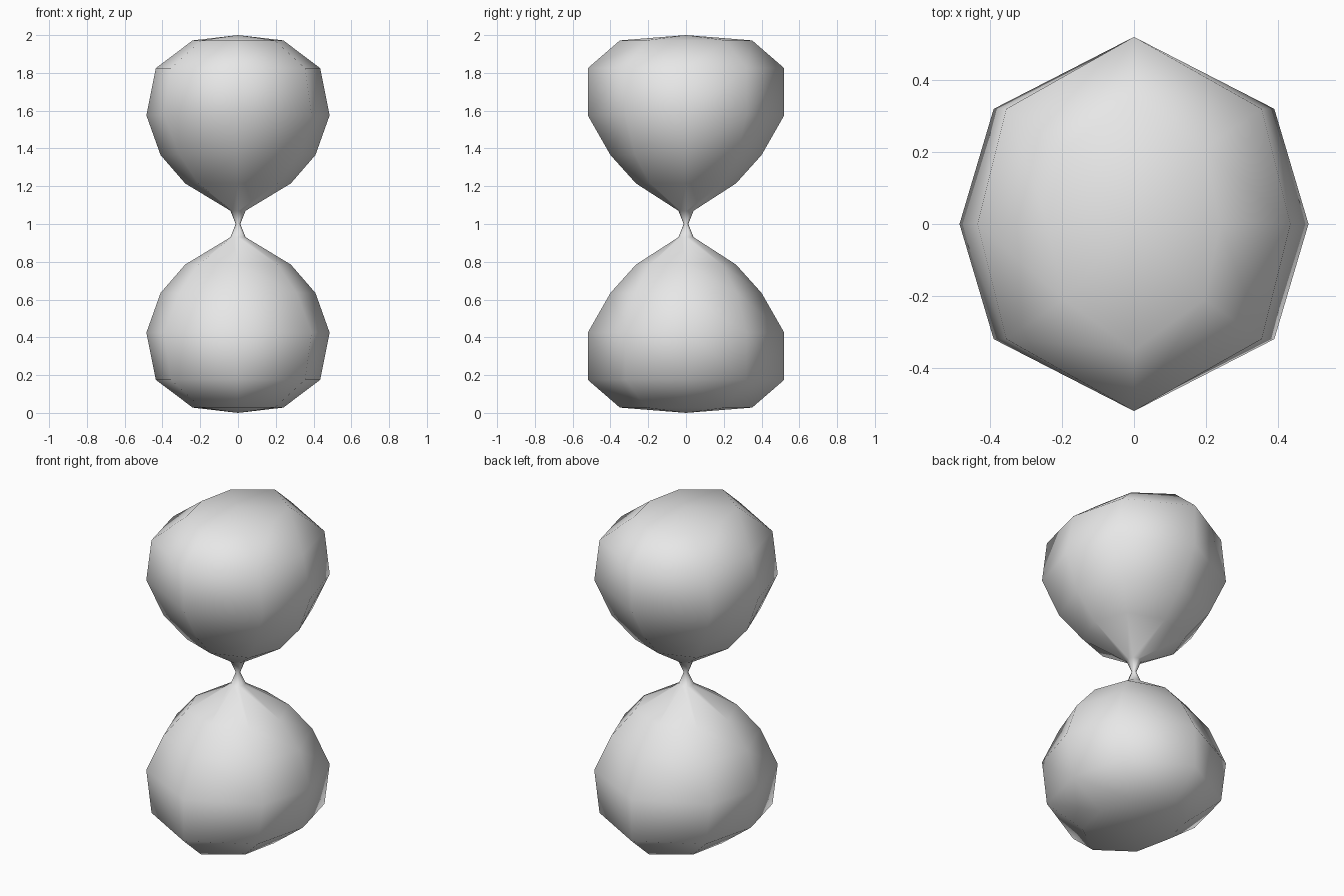
import bpy, bmesh

cube = bpy.data.objects.get("Cube")
if cube:
    bpy.data.objects.remove(cube, do_unlink=True)

# Plain pale grey material
grey = bpy.data.materials.new("pale_grey")
grey.use_nodes = True
colour = (0.8, 0.8, 0.8, 1.0)
grey.diffuse_color = colour
grey.node_tree.nodes["Principled BSDF"].inputs["Base Color"].default_value = colour

# Upper bulb rings: height above neck, side x, end y, diagonal x, diagonal y
RINGS = [
    (0.0, 0.012, 0.012, 0.009, 0.009),
    (0.07, 0.04, 0.04, 0.03, 0.03),
    (0.215, 0.28, 0.265, 0.21, 0.19),
    (0.365, 0.41, 0.40, 0.31, 0.27),
    (0.575, 0.485, 0.52, 0.39, 0.32),
    (0.825, 0.435, 0.52, 0.355, 0.32),
    (0.972, 0.24, 0.35, 0.195, 0.21),
]
# Eight directions round each ring, as signs of x and y
DIRECTIONS = [(1, 0), (1, 1), (0, 1), (-1, 1), (-1, 0), (-1, -1), (0, -1), (1, -1)]


def add_ring(bm, z, side, end, dx, dy):
    verts = []
    for sx, sy in DIRECTIONS:
        diagonal = sx and sy
        x = sx * (dx if diagonal else side)
        y = sy * (dy if diagonal else end)
        verts.append(bm.verts.new((x, y, z)))
    return verts


# Loft the rings and close the far end with a shallow fan
bm = bmesh.new()
rings = [add_ring(bm, *ring) for ring in RINGS]
n = len(DIRECTIONS)
for low, high in zip(rings, rings[1:]):
    for i in range(n):
        j = (i + 1) % n
        bm.faces.new((low[i], low[j], high[j], high[i]))
tip = bm.verts.new((0, 0, 1))
for i in range(n):
    bm.faces.new((rings[-1][i], rings[-1][(i + 1) % n], tip))
for face in bm.faces:
    face.smooth = True

mesh = bpy.data.meshes.new("hourglass_bulbs")
bm.to_mesh(mesh)
bm.free()
mesh.materials.append(grey)

# Mirror the bulb through the neck
bulbs = bpy.data.objects.new("hourglass_bulbs", mesh)
bpy.context.collection.objects.link(bulbs)
bulbs.location.z = 1
mirror = bulbs.modifiers.new("lower_bulb", "MIRROR")
mirror.use_axis = (False, False, True)
mirror.use_clip = True
